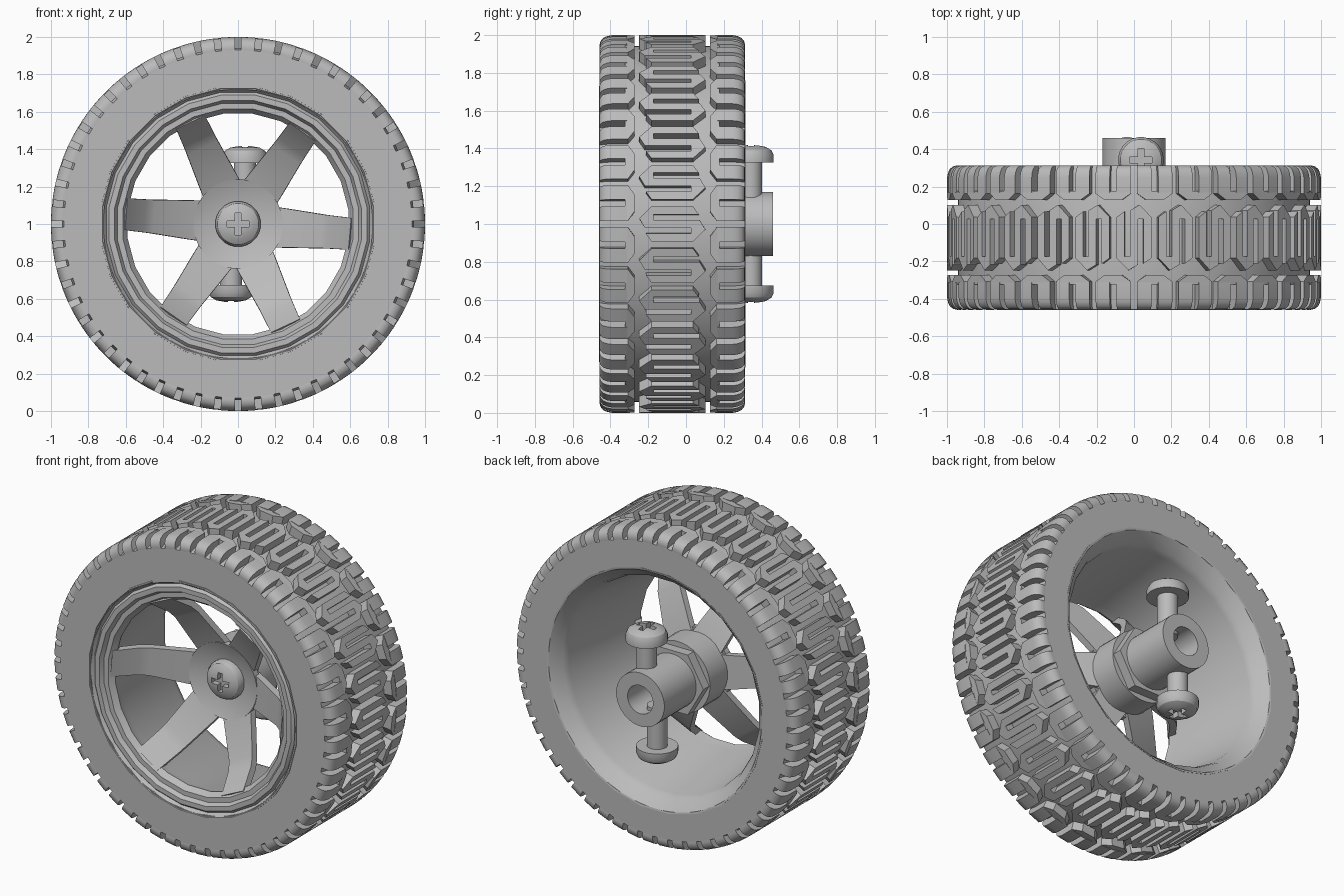
import bpy, bmesh, math
from mathutils import Matrix, Vector

if "Cube" in bpy.data.objects:
    bpy.data.objects.remove(bpy.data.objects["Cube"], do_unlink=True)

AXLE = Vector((0, 0, 1))
REPEATS = 28
PITCH = math.tau / REPEATS
MID = -0.0725         # centre of the tyre across its width
FLOOR = 0.92          # blocks are rooted just under the tread floor

grey = bpy.data.materials.new("plain_grey")
grey.use_nodes = True
colour = (0.5, 0.5, 0.5, 1)
grey.diffuse_color = colour
for node in grey.node_tree.nodes:
    if node.type == "BSDF_PRINCIPLED":
        node.inputs["Base Color"].default_value = colour


def finish(bm, name, matrix=Matrix.Translation(AXLE), smooth=True):
    bmesh.ops.remove_doubles(bm, verts=bm.verts, dist=1e-5)
    bmesh.ops.recalc_face_normals(bm, faces=bm.faces)
    mesh = bpy.data.meshes.new(name)
    bm.to_mesh(mesh)
    bm.free()
    mesh.materials.append(grey)
    ob = bpy.data.objects.new(name, mesh)
    bpy.context.collection.objects.link(ob)
    ob.matrix_world = matrix
    if smooth:
        bpy.ops.object.select_all(action="DESELECT")
        ob.select_set(True)
        bpy.context.view_layer.objects.active = ob
        bpy.ops.object.shade_smooth_by_angle(angle=math.radians(30))
    return ob


def around(r, y, a):
    return Vector((r * math.sin(a), y, r * math.cos(a)))


def skin(bm, loops, closed=False, caps=False):
    """Join a list of point loops with quads."""
    rings = [[bm.verts.new(p) for p in loop] for loop in loops]
    pairs = list(zip(rings, rings[1:]))
    if closed:
        pairs.append((rings[-1], rings[0]))
    for a, b in pairs:
        for i in range(len(a)):
            j = (i + 1) % len(a)
            bm.faces.new((a[i], a[j], b[j], b[i]))
    if caps:
        bm.faces.new(rings[0])
        bm.faces.new(rings[-1])


def lathe(profile, sides, closed=False):
    """Revolve (radius, y) points about the y axis, with a flat side on top."""
    bm = bmesh.new()
    loops = [[around(r, y, math.tau * (i + 0.5) / sides) for i in range(sides)]
             for r, y in profile]
    skin(bm, loops, closed)
    return bm


# Tyre carcass with tread floor
tyre = [(0.72, -0.457), (0.93, -0.457), (0.942, -0.41),
        (0.942, 0.265), (0.93, 0.312), (0.75, 0.312), (0.72, 0.15)]
finish(lathe(tyre, REPEATS * 4, closed=True), "tyre_body")


def block(bm, outline, angle):
    """Raise a flat (across, along) outline from the tread floor."""
    skin(bm, [[around(r, MID + v, angle - u) for v, u in outline] for r in (FLOOR, 1)], caps=True)


# Centre tread: S-shaped blocks, each half a turned copy of the other
half = [(0.11, 0.093), (-0.11, 0.093), (-0.175, 0.03), (-0.145, -0.021),
        (0.10, -0.021), (0.10, -0.051), (-0.14, -0.051)]
s_shape = half + [(-v, -u) for v, u in half]
bm = bmesh.new()
for k in range(REPEATS):
    block(bm, s_shape, k * PITCH)
finish(bm, "centre_tread")

# Shoulder tread: U-shaped blocks whose fingers roll over the tyre edge
finger = [(0.24, FLOOR), (0.24, 1), (0.32, 1), (0.345, 0.995), (0.367, 0.985),
          (0.381, 0.967), (0.386, 0.945), (0.3845, 0.93), (0.37, FLOOR)]
yoke = [(0.25, 0.095), (0.235, 0.095), (0.2, 0.045),
        (0.2, -0.045), (0.235, -0.095), (0.25, -0.095)]
for side, name in ((-1, "front_shoulder_tread"), (1, "back_shoulder_tread")):
    bm = bmesh.new()
    for k in range(REPEATS):
        angle = (k + 0.5) * PITCH
        block(bm, [(side * v, u) for v, u in yoke], angle)
        for flip in (-1, 1):
            skin(bm, [[around(r, MID + side * v, angle + flip * u) for v, r in finger]
                      for u in (0.018, 0.095)], caps=True)
    finish(bm, name)

# Rim: stepped front lip, tapered barrel and chamfered back lip
rim = [(0.74, -0.44), (0.738, -0.461), (0.73, -0.461), (0.71, -0.435), (0.695, -0.452),
       (0.665, -0.452), (0.65, -0.425), (0.62, -0.425), (0.595, -0.39), (0.61, -0.34),
       (0.68, 0.21), (0.695, 0.25), (0.755, 0.312), (0.765, 0.314), (0.765, 0.3), (0.74, 0.15)]
finish(lathe(rim, 24, closed=True), "rim")

# Spokes: a deep dish cut into six bent arms (radius, y, half width)
arm = [(0.14, -0.11, 0.11), (0.24, -0.15, 0.105), (0.45, -0.245, 0.09),
       (0.5, -0.285, 0.088), (0.6, -0.42, 0.085)]
bm = bmesh.new()
for k in range(6):
    turn = Matrix.Rotation(math.radians(35 + 60 * k), 3, "Y")
    skin(bm, [[turn @ Vector(p) for p in
               ((-w, y, r), (w, y, r), (w, y + 0.035, r + 0.025), (-w, y + 0.035, r + 0.025))]
              for r, y, w in arm], caps=True)
finish(bm, "spokes")

# Hub: dish centre, collar and bored axle sleeve
hub = [(0, -0.11), (0.13, -0.11), (0.24, -0.152), (0.24, -0.11), (0.225, -0.11),
       (0.225, 0.08), (0.17, 0.08), (0.17, 0.46), (0.09, 0.46), (0.09, 0.05), (0, 0.05)]
finish(lathe(hub, 32), "hub")

# Hexagonal nut around the sleeve
nut = [(0.15, 0.07), (0.22, 0.07), (0.22, 0.14), (0.15, 0.14)]
finish(lathe(nut, 6, closed=True), "hub_nut", smooth=False)


def screw(name, length, matrix):
    """Domed screw with a cross recess; its head points along local -y."""
    profile = [(0, length), (0.06, length), (0.06, 0), (0.122, 0), (0.122, -0.04),
               (0.11, -0.065), (0.08, -0.083), (0.04, -0.091), (0, -0.094)]
    ob = finish(lathe(profile, 24), name, matrix)
    cutters = []
    for size in ((0.12, 0.1, 0.032), (0.032, 0.1, 0.12)):
        bm = bmesh.new()
        bmesh.ops.create_cube(bm, size=1, matrix=Matrix.Translation((0, -0.105, 0))
                              @ Matrix.Diagonal((*size, 1)))
        cutter = finish(bm, name + "_cutter", matrix, smooth=False)
        cutter.hide_render = True
        mod = ob.modifiers.new("cross", "BOOLEAN")
        mod.operation, mod.solver, mod.object = "DIFFERENCE", "EXACT", cutter
        cutters.append(cutter)
    bpy.context.view_layer.update()
    graph = bpy.context.evaluated_depsgraph_get()
    mesh = bpy.data.meshes.new_from_object(ob.evaluated_get(graph))
    ob.modifiers.clear()
    ob.data = mesh
    for cutter in cutters:
        bpy.data.objects.remove(cutter, do_unlink=True)


# Centre screw, and the two clamping screws through the sleeve
screw("centre_screw", 0.06, Matrix.Translation(AXLE + Vector((0, -0.092, 0))))
for side, name in ((1, "upper_clamp_screw"), (-1, "lower_clamp_screw")):
    place = AXLE + Vector((side * 0.037, 0.343, side * 0.325))
    screw(name, 0.26, Matrix.Translation(place) @ Matrix.Rotation(-side * math.pi / 2, 4, "X"))
